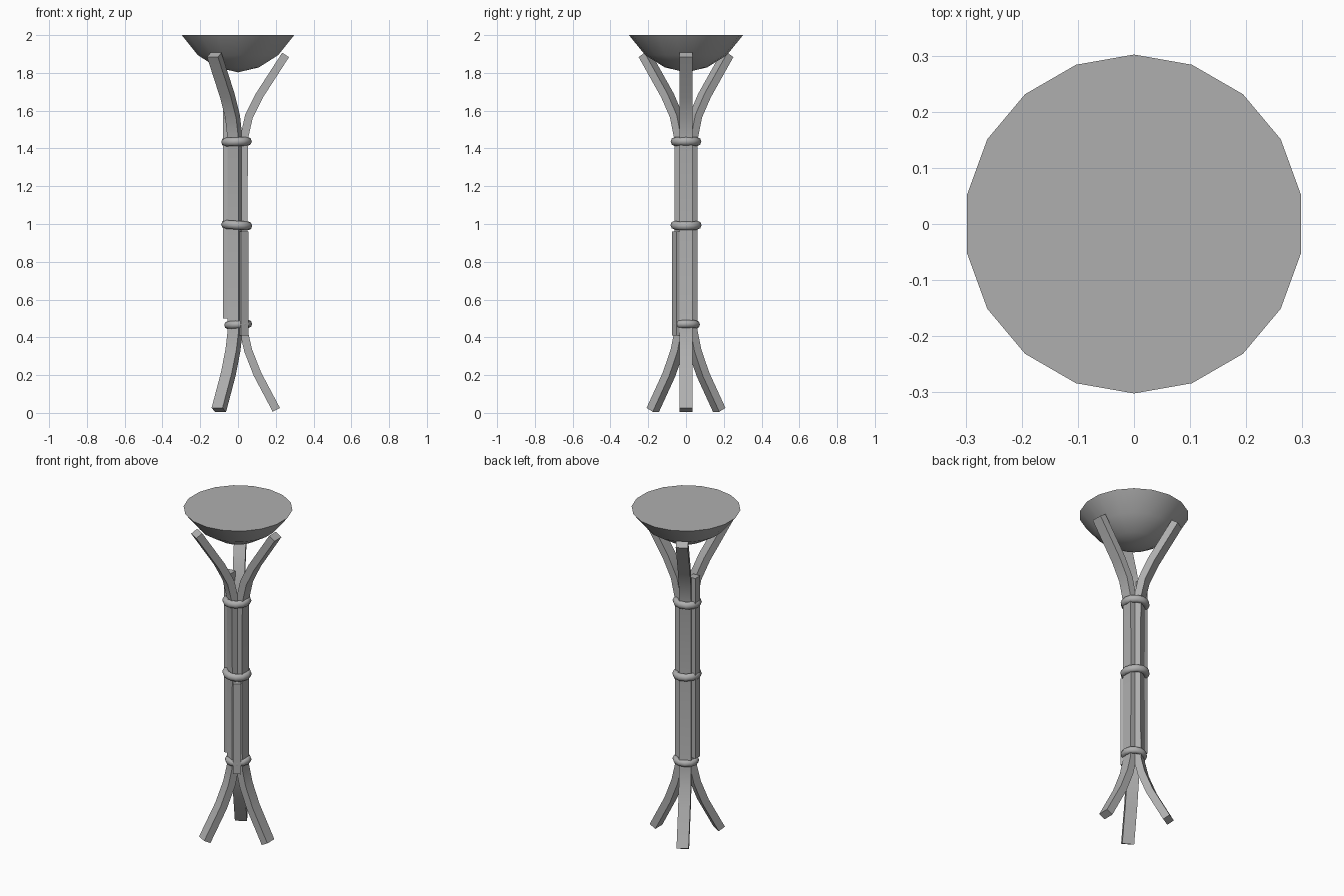
import bpy, bmesh, math
from mathutils import Vector, Matrix

if "Cube" in bpy.data.objects:
    bpy.data.objects.remove(bpy.data.objects["Cube"])

grey = bpy.data.materials.new("dark_grey")
grey.diffuse_color = (.43, .43, .43, 1)
grey.use_nodes = True
grey.node_tree.nodes["Principled BSDF"].inputs["Base Color"].default_value = grey.diffuse_color


def make_object(name, bm, angle=0, smooth=35):
    bmesh.ops.recalc_face_normals(bm, faces=bm.faces)
    bm.transform(Matrix.Rotation(math.radians(angle), 4, 'Z'))
    me = bpy.data.meshes.new(name)
    bm.to_mesh(me)
    bm.free()
    me.materials.append(grey)
    ob = bpy.data.objects.new(name, me)
    bpy.context.collection.objects.link(ob)
    bpy.ops.object.select_all(action='DESELECT')
    ob.select_set(True)
    bpy.context.view_layer.objects.active = ob
    bpy.ops.object.shade_smooth_by_angle(angle=math.radians(smooth))
    return ob


def sweep_post(name, path, thick, width, angle):
    """Rectangular post swept along (radius, z) points, turned about z."""
    bm = bmesh.new()
    pts = [Vector(p) for p in path]
    rings = []
    for i, p in enumerate(pts):
        t = (pts[min(i + 1, len(pts) - 1)] - pts[max(i - 1, 0)]).normalized()
        n = Vector((t.y, -t.x)) * thick / 2
        rings.append([bm.verts.new((p.x + s * n.x, w * width / 2, p.y + s * n.y))
                      for s, w in ((1, 1), (1, -1), (-1, -1), (-1, 1))])
    for a, b in zip(rings, rings[1:]):
        for k in range(4):
            bm.faces.new((a[k], a[(k + 1) % 4], b[(k + 1) % 4], b[k]))
    bm.faces.new(rings[0])
    bm.faces.new(rings[-1])
    return make_object(name, bm, angle)


# three long bent posts, splayed at foot and top
leg_path = [(.203, .016), (.103, .205), (.054, .33), (.031, .43),
            (.029, 1.0), (.031, 1.45), (.058, 1.57), (.113, 1.68), (.252, 1.895)]
for i in range(3):
    sweep_post(f"bent_post_{i + 1}", leg_path, .043, .067, 120 * i)

# two short filler sticks in the gaps between posts
sweep_post("back_stick", [(.057, .5), (.057, 1.0), (.056, 1.6)], .046, .046, 180)
sweep_post("front_stick", [(.05, .41), (.05, .96)], .044, .044, -60)


# bindings
def binding(name, x, z, major, minor, tilt, n=12, m=8):
    bm = bmesh.new()
    grid = []
    for i in range(n):
        a = 2 * math.pi * i / n
        row = []
        for j in range(m):
            b = 2 * math.pi * j / m
            r = major + minor * math.cos(b)
            row.append(bm.verts.new((x + r * math.cos(a), r * math.sin(a),
                                     z + minor * 1.15 * math.sin(b) + tilt * math.cos(a))))
        grid.append(row)
    for i in range(n):
        for j in range(m):
            k, l = (i + 1) % n, (j + 1) % m
            bm.faces.new((grid[i][j], grid[k][j], grid[k][l], grid[i][l]))
    make_object(name, bm, 0, 60)


binding("lower_binding", .001, .468, .056, .018, .003)
binding("middle_binding", -.007, .994, .062, .02, -.004)
binding("upper_binding", -.008, 1.436, .061, .02, .002)

# bowl with closed flat top, 18 sides
bm = bmesh.new()
sides = 18
tip = bm.verts.new((0, 0, 1.803))
rows = [[bm.verts.new((r * math.cos(2 * math.pi * k / sides),
                       r * math.sin(2 * math.pi * k / sides), z)) for k in range(sides)]
        for r, z in ((.112, 1.829), (.216, 1.894), (.302, 2.0))]
for k in range(sides):
    l = (k + 1) % sides
    bm.faces.new((tip, rows[0][l], rows[0][k]))
    for a, b in zip(rows, rows[1:]):
        bm.faces.new((a[k], a[l], b[l], b[k]))
bm.faces.new(rows[-1])
make_object("bowl", bm, 10, 40)
